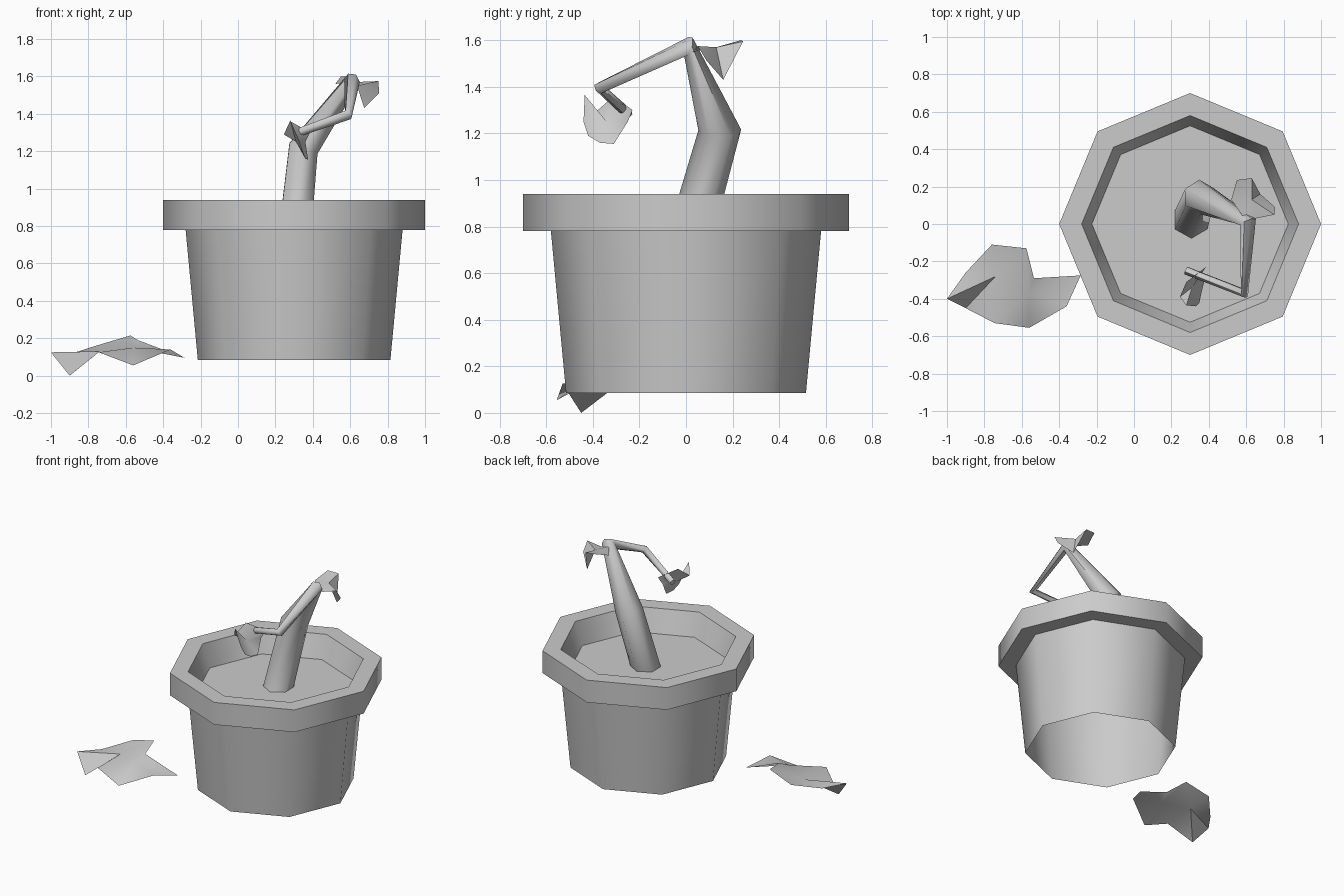
import bpy, math
from mathutils import Vector

if "Cube" in bpy.data.objects:
    bpy.data.objects.remove(bpy.data.objects["Cube"])

grey = bpy.data.materials.new("light grey")
grey.diffuse_color = (0.6, 0.6, 0.6, 1)
grey.use_nodes = True
grey.node_tree.nodes["Principled BSDF"].inputs["Base Color"].default_value = grey.diffuse_color


def make(name, verts, faces, angle):
    mesh = bpy.data.meshes.new(name)
    mesh.from_pydata([tuple(v) for v in verts], [], faces)
    mesh.materials.append(grey)
    obj = bpy.data.objects.new(name, mesh)
    bpy.context.collection.objects.link(obj)
    bpy.ops.object.select_all(action='DESELECT')
    obj.select_set(True)
    bpy.context.view_layer.objects.active = obj
    bpy.ops.object.shade_smooth_by_angle(angle=math.radians(angle))
    return obj


def bridge(rings, n):
    """Quads joining consecutive rings of n vertices."""
    return [(r * n + i, r * n + (i + 1) % n, (r + 1) * n + (i + 1) % n, (r + 1) * n + i)
            for r in range(rings - 1) for i in range(n)]


def lathe(name, profile, n=8, cap=False):
    verts = [(0.3 + r * math.cos(2 * math.pi * i / n), r * math.sin(2 * math.pi * i / n), z)
             for r, z in profile for i in range(n)]
    faces = bridge(len(profile), n)
    if cap:
        faces.append(tuple(range(n)))
    return make(name, verts, faces, 50)


def stem(name, points, radii, n=6):
    """Tapered tube along a bent path, with mitred joints."""
    pts = [Vector(p) for p in points]
    dirs = [(b - a).normalized() for a, b in zip(pts, pts[1:])]
    u = Vector((0, -1, 0))
    verts = []
    prev = dirs[0]
    for k, (p, r) in enumerate(zip(pts, radii)):
        before, after = dirs[max(k - 1, 0)], dirs[min(k, len(dirs) - 1)]
        t = Vector((0, 0, 1)) if k == 0 else (before + after).normalized()
        u.rotate(prev.rotation_difference(t))
        u = (u - t * u.dot(t)).normalized()
        w = t.cross(u)
        prev = t
        for i in range(n):
            a = 2 * math.pi * i / n
            verts.append(p + r * (u * math.cos(a) + w * math.sin(a)))
    faces = bridge(len(pts), n)
    faces.append(tuple(range(len(verts) - n, len(verts))))
    return make(name, verts, faces, 65)


def leaf(name, outline, centre):
    n = len(outline)
    return make(name, outline + [centre], [(i, (i + 1) % n, n) for i in range(n)], 60)


# Open-bottomed pot wall, thick rim and soil
lathe("pot_wall", [(0.515, 0.085), (0.58, 0.78)])
lathe("pot_rim", [(0.58, 0.78), (0.70, 0.78), (0.70, 0.94), (0.58, 0.94), (0.525, 0.78)])
lathe("soil", [(0.525, 0.78)], cap=True)

# Wilting stem
stem("stem",
     [(0.305, 0.02, 0.77), (0.35, 0.145, 1.215), (0.61, 0.01, 1.575),
      (0.59, -0.37, 1.395), (0.28, -0.25, 1.285)],
     [0.1, 0.092, 0.045, 0.028, 0.022])

# Leaf at the top of the stem
leaf("upper_leaf",
     [(0.59, 0.03, 1.57), (0.52, 0.13, 1.56), (0.55, 0.235, 1.60), (0.63, 0.245, 1.595),
      (0.675, 0.16, 1.43), (0.755, 0.09, 1.51), (0.75, 0.05, 1.575), (0.65, 0.03, 1.55)],
     (0.63, 0.13, 1.57))

# Leaf at the drooping end
leaf("lower_leaf",
     [(0.28, -0.435, 1.365), (0.33, -0.44, 1.25), (0.35, -0.42, 1.19), (0.36, -0.37, 1.16),
      (0.375, -0.31, 1.155), (0.36, -0.25, 1.25), (0.385, -0.23, 1.30), (0.28, -0.31, 1.36),
      (0.245, -0.39, 1.29)],
     (0.31, -0.34, 1.25))

# Fallen leaf lying beside the pot
make("fallen_leaf",
     [(-1.0, -0.40, 0.125), (-0.90, -0.26, 0.115), (-0.76, -0.11, 0.16), (-0.575, -0.13, 0.215),
      (-0.535, -0.29, 0.19), (-0.285, -0.275, 0.095), (-0.36, -0.44, 0.14), (-0.56, -0.555, 0.055),
      (-0.745, -0.53, 0.125), (-0.90, -0.45, 0.0), (-0.74, -0.28, 0.13), (-0.56, -0.37, 0.15)],
     [(9, 0, 10), (0, 1, 10), (1, 2, 10), (2, 3, 10), (3, 11, 10), (3, 4, 11),
      (4, 5, 11), (5, 6, 11), (6, 7, 11), (7, 8, 11), (8, 10, 11), (8, 9, 10)], 60)
